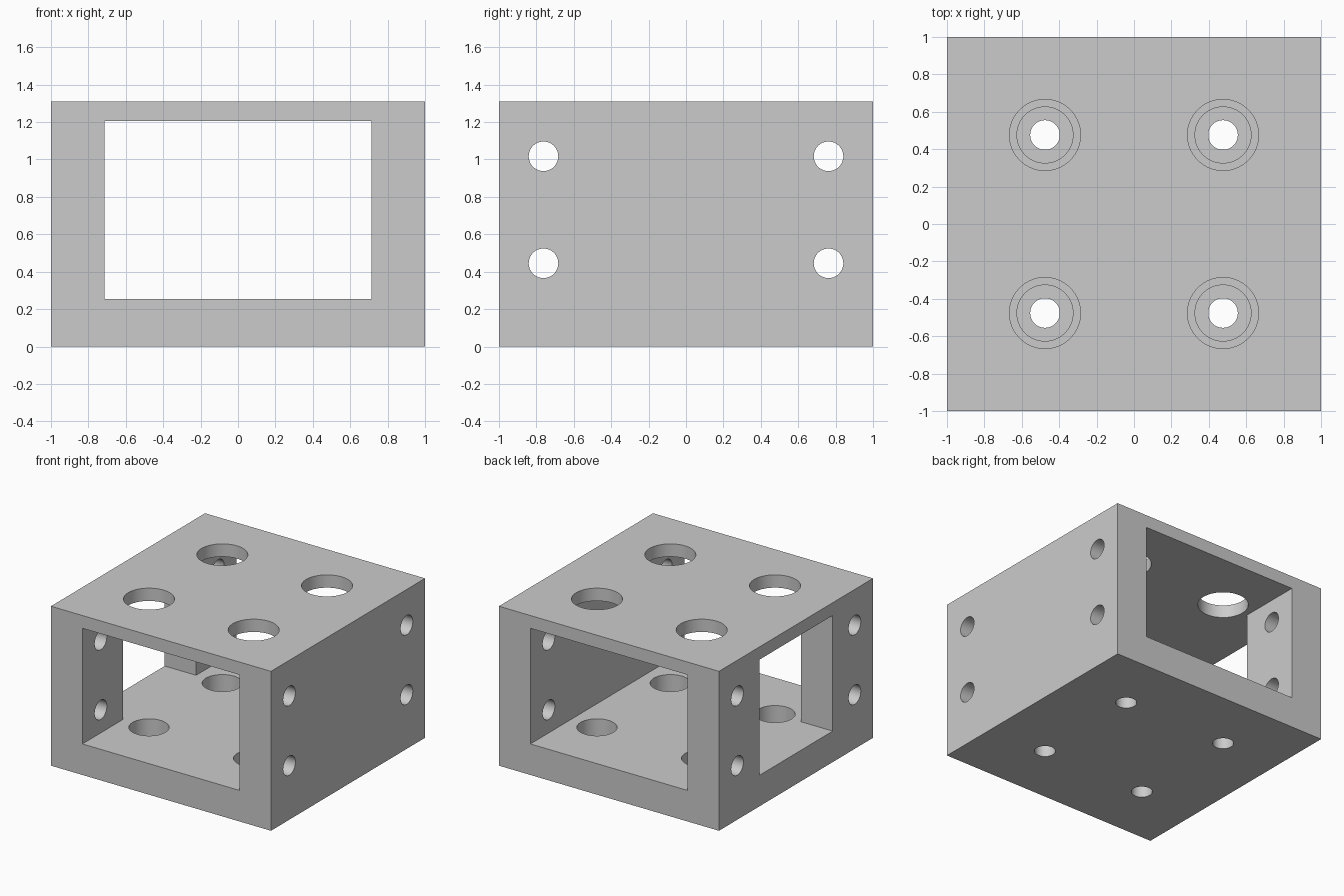
import bpy
import math
from mathutils import Vector

if "Cube" in bpy.data.objects:
    bpy.data.objects.remove(bpy.data.objects["Cube"], do_unlink=True)

HEIGHT, FLOOR, CEILING = 1.31, 0.255, 1.205
INNER_X = 0.714

grey = bpy.data.materials.new("plain_grey")
grey.use_nodes = True
grey.diffuse_color = (0.6, 0.6, 0.6, 1)
grey.node_tree.nodes["Principled BSDF"].inputs["Base Color"].default_value = (0.6, 0.6, 0.6, 1)


def block(name, low, high):
    """Box between two corners."""
    low, high = Vector(low), Vector(high)
    bpy.ops.mesh.primitive_cube_add(size=1, location=(low + high) / 2)
    ob = bpy.context.object
    ob.name = name
    ob.scale = high - low
    bpy.ops.object.transform_apply(location=True, rotation=True, scale=True)
    ob.data.materials.append(grey)
    return ob


def rod(name, radius, start, end):
    """Cylinder between two points."""
    start, end = Vector(start), Vector(end)
    axis = end - start
    bpy.ops.mesh.primitive_cylinder_add(vertices=64, radius=radius, depth=axis.length,
                                        location=(start + end) / 2,
                                        rotation=axis.to_track_quat("Z", "Y").to_euler())
    ob = bpy.context.object
    ob.name = name
    ob.data.materials.append(grey)
    return ob


def cut(body, cutter):
    """Subtract the cutter and discard it."""
    mod = body.modifiers.new("cut", "BOOLEAN")
    mod.operation = "DIFFERENCE"
    mod.solver = "EXACT"
    mod.object = cutter
    bpy.context.view_layer.objects.active = body
    bpy.ops.object.modifier_apply(modifier=mod.name)
    bpy.data.objects.remove(cutter, do_unlink=True)


# Solid housing
housing = block("housing", (-1, -1, 0), (1, 1, HEIGHT))

# Tunnel from front to back, and window in one side wall
cut(housing, block("tunnel_cutter", (-INNER_X, -1.2, FLOOR), (INNER_X, 1.2, CEILING)))
cut(housing, block("window_cutter", (-1.2, -0.476, FLOOR), (0, 0.476, CEILING)))

# Roof access holes, floor counterbores and screw holes
for x in (-0.476, 0.476):
    for y in (-0.476, 0.476):
        for name, radius, low, high in (("access_cutter", 0.19, 1, 1.5),
                                        ("counterbore_cutter", 0.15, 0.095, 0.6),
                                        ("screw_cutter", 0.079, -0.2, 0.4)):
            cut(housing, rod(name, radius, (x, y, low), (x, y, high)))

# Mounting holes through both side walls
for y in (-0.762, 0.762):
    for z in (0.445, 1.017):
        cut(housing, rod("mount_cutter", 0.079, (-1.2, y, z), (1.2, y, z)))

# Round hole walls, crisp edges
bpy.ops.object.select_all(action="DESELECT")
housing.select_set(True)
bpy.context.view_layer.objects.active = housing
bpy.ops.object.shade_smooth_by_angle(angle=math.radians(30))
